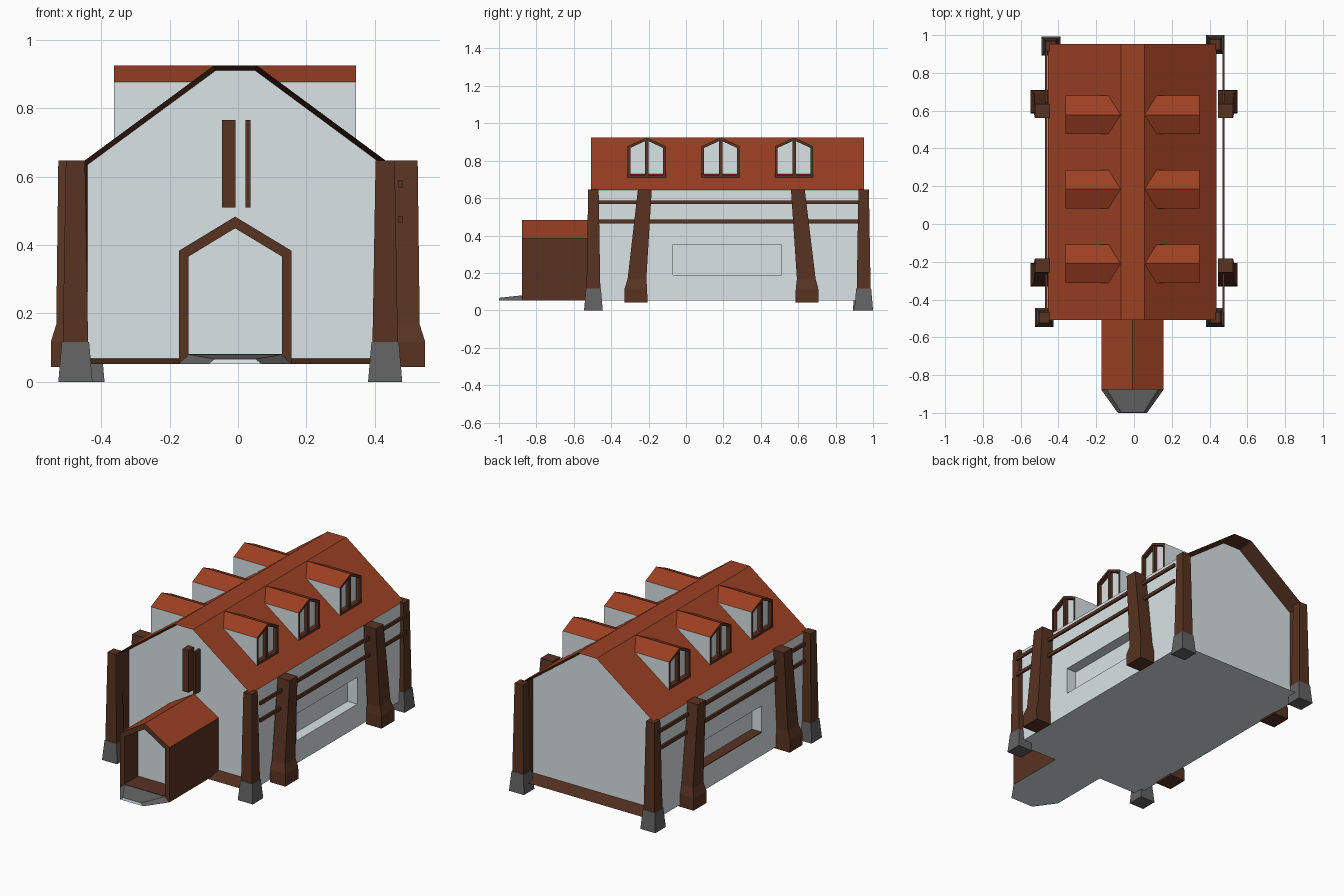
import bpy, bmesh
from mathutils import Vector

if "Cube" in bpy.data.objects:
    bpy.data.objects.remove(bpy.data.objects["Cube"])


def material(name, rgb):
    m = bpy.data.materials.new(name)
    lin = [((c / 255 + 0.055) / 1.055) ** 2.4 for c in rgb]
    m.diffuse_color = (*lin, 1)
    m.use_nodes = True
    m.node_tree.nodes["Principled BSDF"].inputs["Base Color"].default_value = m.diffuse_color
    return m


WALL, ROOF, WOOD, STONE = 0, 1, 2, 3
MATS = [material("plaster", (218, 227, 229)), material("roof_tile", (156, 64, 34)),
        material("timber", (88, 51, 34)), material("stone", (99, 99, 99))]
CX = -0.0085  # centre line of house


def finish(name, bm, normals=True):
    if normals:
        bmesh.ops.recalc_face_normals(bm, faces=bm.faces[:])
    me = bpy.data.meshes.new(name)
    bm.to_mesh(me)
    bm.free()
    for m in MATS:
        me.materials.append(m)
    ob = bpy.data.objects.new(name, me)
    bpy.context.collection.objects.link(ob)
    return ob


def along_y(u, v, w):
    return Vector((u, w, v))


def along_x(u, v, w):
    return Vector((w, u, v))


def prism(pts, place, w0, w1, mat=WALL):
    """Profile extruded along an axis, returned as a bmesh."""
    bm = bmesh.new()
    a = [bm.verts.new(place(u, v, w0)) for u, v in pts]
    b = [bm.verts.new(place(u, v, w1)) for u, v in pts]
    bm.faces.new(a)
    bm.faces.new(b)
    for i in range(len(pts)):
        j = (i + 1) % len(pts)
        bm.faces.new((a[i], a[j], b[j], b[i]))
    bmesh.ops.recalc_face_normals(bm, faces=bm.faces[:])
    bm.normal_update()
    for f in bm.faces:
        f.material_index = mat
    return bm


def paint_roof(bm):
    for f in bm.faces:
        if f.normal.z > 0.3:
            f.material_index = ROOF
        elif f.normal.z < -0.9:
            f.material_index = WALL


def recess(bm, direction, rim, depth, flat_rim=True):
    """Sink an end face behind a timber rim; the sunk face stays plaster."""
    d = Vector(direction)
    bm.normal_update()
    f = max(bm.faces, key=lambda g: g.normal.dot(d))

    def timber_around():
        for e in f.edges:
            for g in e.link_faces:
                g.material_index = WOOD

    bmesh.ops.inset_region(bm, faces=[f], thickness=rim, use_even_offset=True)
    timber_around()
    if flat_rim:
        f = bmesh.ops.extrude_discrete_faces(bm, faces=[f])["faces"][0]
        timber_around()
    bmesh.ops.translate(bm, verts=f.verts[:], vec=-d * depth)
    f.material_index = WALL


def box(name, lo, hi, mat):
    pts = [(lo[0], lo[2]), (hi[0], lo[2]), (hi[0], hi[2]), (lo[0], hi[2])]
    return finish(name, prism(pts, along_y, lo[1], hi[1], mat))


def frame(name, pts, place, w0, w1, width):
    """Timber ring following an outline."""
    bm = bmesh.new()
    f = bm.faces.new([bm.verts.new((u, v, 0)) for u, v in pts])
    bm.normal_update()
    bmesh.ops.inset_region(bm, faces=[f], thickness=width, use_even_offset=True)
    bmesh.ops.delete(bm, geom=[f], context='FACES_ONLY')
    r = bmesh.ops.extrude_face_region(bm, geom=bm.faces[:], use_keep_orig=True)
    for v in r["geom"]:
        if isinstance(v, bmesh.types.BMVert):
            v.co.z = 1
    for v in bm.verts:
        v.co = place(v.co.x, v.co.y, w0 + (w1 - w0) * v.co.z)
    for f in bm.faces:
        f.material_index = WOOD
    return finish(name, bm)


def loft(name, sections, mat):
    """Stacked rectangles: (x0, x1, y0, y1, z)."""
    bm = bmesh.new()
    rings = [[bm.verts.new(p) for p in ((a, c, z), (b, c, z), (b, d, z), (a, d, z))]
             for a, b, c, d, z in sections]
    bm.faces.new(rings[0])
    bm.faces.new(rings[-1])
    for r, s in zip(rings, rings[1:]):
        for i in range(4):
            j = (i + 1) % 4
            bm.faces.new((r[i], r[j], s[j], s[i]))
    for f in bm.faces:
        f.material_index = mat
    return finish(name, bm)


# Main house: gabled shell with gable walls sunk behind sloping timber reveals
profile = [(-0.455, 0.053), (0.438, 0.053), (0.438, 0.642), (0.055, 0.925),
           (-0.07, 0.925), (-0.455, 0.642)]
bm = prism(profile, along_y, -0.508, 0.953)
paint_roof(bm)
recess(bm, (0, -1, 0), 0.015, 0.1, False)
recess(bm, (0, 1, 0), 0.015, 0.1, False)
house = finish("house_body", bm, False)

# Long side windows: cut recess plus timber frame
for s, side in ((1, "right"), (-1, "left")):
    x = CX + s * 0.4465
    a, b = sorted((x - s * 0.065, x + s * 0.05))
    cutter = box(side + "_window_cutter", (a, -0.07, 0.19), (b, 0.51, 0.352), WALL)
    cutter.hide_render = True
    cutter.hide_set(True)
    mod = house.modifiers.new(side + "_window", 'BOOLEAN')
    mod.object = cutter
    mod.solver = 'EXACT'
    frame(side + "_window_frame", [(-0.09, 0.172), (0.525, 0.172), (0.525, 0.37), (-0.09, 0.37)],
          along_x, x - s * 0.01, x + s * 0.014, 0.021)
box("left_window_sill", (-0.455, -0.07, 0.187), (-0.39, 0.51, 0.195), WOOD)

# Porch with open front
bm = prism([(-0.173, 0.053), (0.157, 0.053), (0.157, 0.383), (CX, 0.483),
            (-0.173, 0.383)], along_y, -0.877, -0.4, WOOD)
paint_roof(bm)
recess(bm, (0, -1, 0), 0.029, 0.13)
finish("porch", bm, False)

# Entry step: tapered stone slab with plaster underside and front
bm = bmesh.new()
low = [bm.verts.new((CX + x, y, 0.053)) for x, y in
       ((-0.165, -0.877), (-0.077, -1), (0.077, -1), (0.165, -0.877))]
top = [bm.verts.new((CX + x, y, z)) for x, y, z in
       ((-0.135, -0.877, 0.08), (-0.06, -0.997, 0.067), (0.06, -0.997, 0.067), (0.135, -0.877, 0.08))]
bm.faces.new(low)
bm.faces.new(top)
for i in range(4):
    j = (i + 1) % 4
    bm.faces.new((low[i], low[j], top[j], top[i]))
bmesh.ops.recalc_face_normals(bm, faces=bm.faces[:])
bm.normal_update()
for f in bm.faces:
    f.material_index = WALL if f.normal.z < -0.9 or f.normal.y < -0.9 else STONE
finish("entry_step", bm)

# Gable window
frame("gable_window_frame", [(-0.089, 0.5), (0.072, 0.5), (0.072, 0.738), (0.034, 0.775),
                             (-0.05, 0.775), (-0.089, 0.738)], along_y, -0.49, -0.4, 0.016)
box("gable_window_mullion", (-0.047, -0.46, 0.51), (-0.008, -0.4, 0.765), WOOD)
box("gable_window_jamb", (0.022, -0.46, 0.51), (0.036, -0.4, 0.765), WOOD)

# Dormers, three on each roof slope, with sunk panes
for s, side in ((1, "right"), (-1, "left")):
    for i, cy in enumerate((-0.21, 0.185, 0.578)):
        name = f"{side}_dormer_{i + 1}"
        X = lambda d: CX + s * d
        pts = [(cy - 0.102, 0.71), (cy + 0.102, 0.71), (cy + 0.102, 0.877),
               (cy, 0.924), (cy - 0.102, 0.877)]
        bm = prism(pts, along_x, X(0.062), X(0.354))
        paint_roof(bm)
        recess(bm, (s, 0, 0), 0.014, 0.025)
        finish(name, bm, False)
        a, b = sorted((X(0.32), X(0.35)))
        box(name + "_mullion", (a, cy - 0.009, 0.72), (b, cy + 0.009, 0.907), WOOD)

# Corner posts on stone feet
for name, x, y in (("front_left", -0.475, -0.495), ("front_right", 0.43, -0.495),
                   ("back_left", -0.44, 0.942), ("back_right", 0.43, 0.95)):
    sq = lambda h, z: (x - h, x + h, y - h, y + h, z)
    loft(name + "_post_foot", [sq(0.05, 0), sq(0.04, 0.117)], STONE)
    loft(name + "_post", [sq(0.037, 0.117), sq(0.028, 0.647)], WOOD)

# Leaning side buttresses and horizontal rails
for s, side in ((1, "right"), (-1, "left")):
    for end, yb, ym, yt in (("front", -0.268, -0.262, -0.22), ("back", 0.647, 0.643, 0.598)):
        secs = []
        for out, y, h, z in ((0.547, yb, 0.062, 0.043), (0.547, yb, 0.06, 0.117),
                             (0.531, ym, 0.05, 0.168), (0.525, yt, 0.037, 0.647)):
            x0, x1 = sorted((s * 0.445, s * out))
            secs.append((x0, x1, y - h, y + h, z))
        loft(f"{side}_{end}_buttress", secs, WOOD)
    x = 0.474 if s > 0 else -0.464
    for i, z in enumerate((0.475, 0.578)):
        box(f"{side}_rail_{i + 1}", (x - 0.006, -0.47, z - 0.01), (x + 0.006, 0.925, z + 0.01), WOOD)
